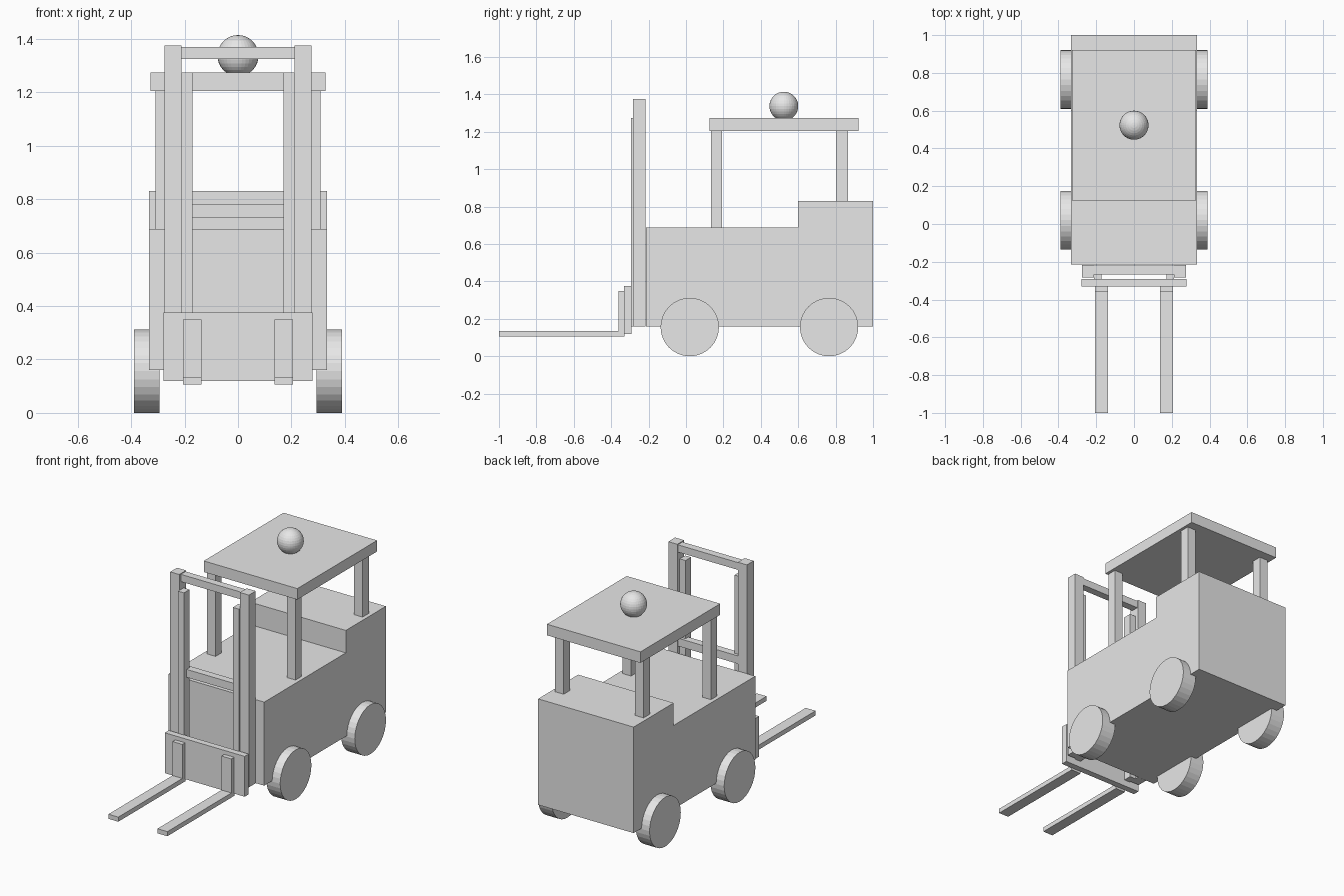
import bpy
import bmesh
from math import pi
from mathutils import Matrix, Vector

cube = bpy.data.objects.get("Cube")
if cube:
    bpy.data.objects.remove(cube, do_unlink=True)

grey = bpy.data.materials.new("plain_grey")
grey.use_nodes = True
grey.diffuse_color = (0.8, 0.8, 0.8, 1)
grey.node_tree.nodes["Principled BSDF"].inputs["Base Color"].default_value = (0.8, 0.8, 0.8, 1)


def finish(name, bm):
    bmesh.ops.recalc_face_normals(bm, faces=bm.faces)
    mesh = bpy.data.meshes.new(name)
    bm.to_mesh(mesh)
    bm.free()
    mesh.materials.append(grey)
    obj = bpy.data.objects.new(name, mesh)
    bpy.context.collection.objects.link(obj)
    return obj


def box(name, x, y, z):
    """Box from (min, max) ranges on each axis."""
    bm = bmesh.new()
    size = [b - a for a, b in (x, y, z)]
    centre = Vector([(a + b) / 2 for a, b in (x, y, z)])
    bmesh.ops.create_cube(bm, size=1, matrix=Matrix.Translation(centre) @ Matrix.Diagonal((*size, 1)))
    return finish(name, bm)


def pair(name, x, y, z):
    """Matching boxes on the left (+x) and right (-x)."""
    box("left_" + name, x, y, z)
    box("right_" + name, (-x[1], -x[0]), y, z)


def wheel(name, x, y):
    bm = bmesh.new()
    place = Matrix.Translation((x, y, 0.156)) @ Matrix.Rotation(pi / 2, 4, "Y")
    bmesh.ops.create_cone(bm, cap_ends=True, segments=32, radius1=0.156, radius2=0.156,
                          depth=0.096, matrix=place)
    finish(name, bm)


# Stepped body: side profile extruded across the width
profile = [(-0.215, 0.16), (1, 0.16), (1, 0.83), (0.6, 0.83), (0.6, 0.688), (-0.215, 0.688)]
bm = bmesh.new()
side = bm.faces.new([bm.verts.new((-0.334, y, z)) for y, z in profile])
extruded = bmesh.ops.extrude_face_region(bm, geom=[side])["geom"]
bmesh.ops.translate(bm, vec=(0.668, 0, 0), verts=[v for v in extruded if isinstance(v, bmesh.types.BMVert)])
finish("body", bm)

# Wheels
for end, y in (("front", 0.02), ("rear", 0.765)):
    wheel("left_" + end + "_wheel", 0.342, y)
    wheel("right_" + end + "_wheel", -0.342, y)

# Overhead guard and beacon
pair("front_post", (0.25, 0.309), (0.133, 0.192), (0.68, 1.21))
pair("rear_post", (0.25, 0.309), (0.803, 0.865), (0.82, 1.21))
box("roof", (-0.327, 0.327), (0.125, 0.922), (1.204, 1.274))
bm = bmesh.new()
bmesh.ops.create_uvsphere(bm, u_segments=32, v_segments=16, radius=0.077,
                          matrix=Matrix.Translation((0, 0.523, 1.337)))
finish("beacon", bm)

# Mast: outer rails, inner rails and crossbars
pair("outer_rail", (0.212, 0.275), (-0.284, -0.216), (0.16, 1.375))
pair("inner_rail", (0.171, 0.212), (-0.295, -0.24), (0.16, 1.274))
box("top_crossbar", (-0.213, 0.213), (-0.268, -0.221), (1.324, 1.37))
box("middle_crossbar", (-0.213, 0.213), (-0.268, -0.221), (0.73, 0.78))

# Carriage and forks
box("carriage", (-0.279, 0.279), (-0.332, -0.292), (0.12, 0.375))
pair("fork_upright", (0.137, 0.206), (-0.36, -0.33), (0.106, 0.35))
pair("fork_tine", (0.137, 0.206), (-1, -0.332), (0.106, 0.135))
